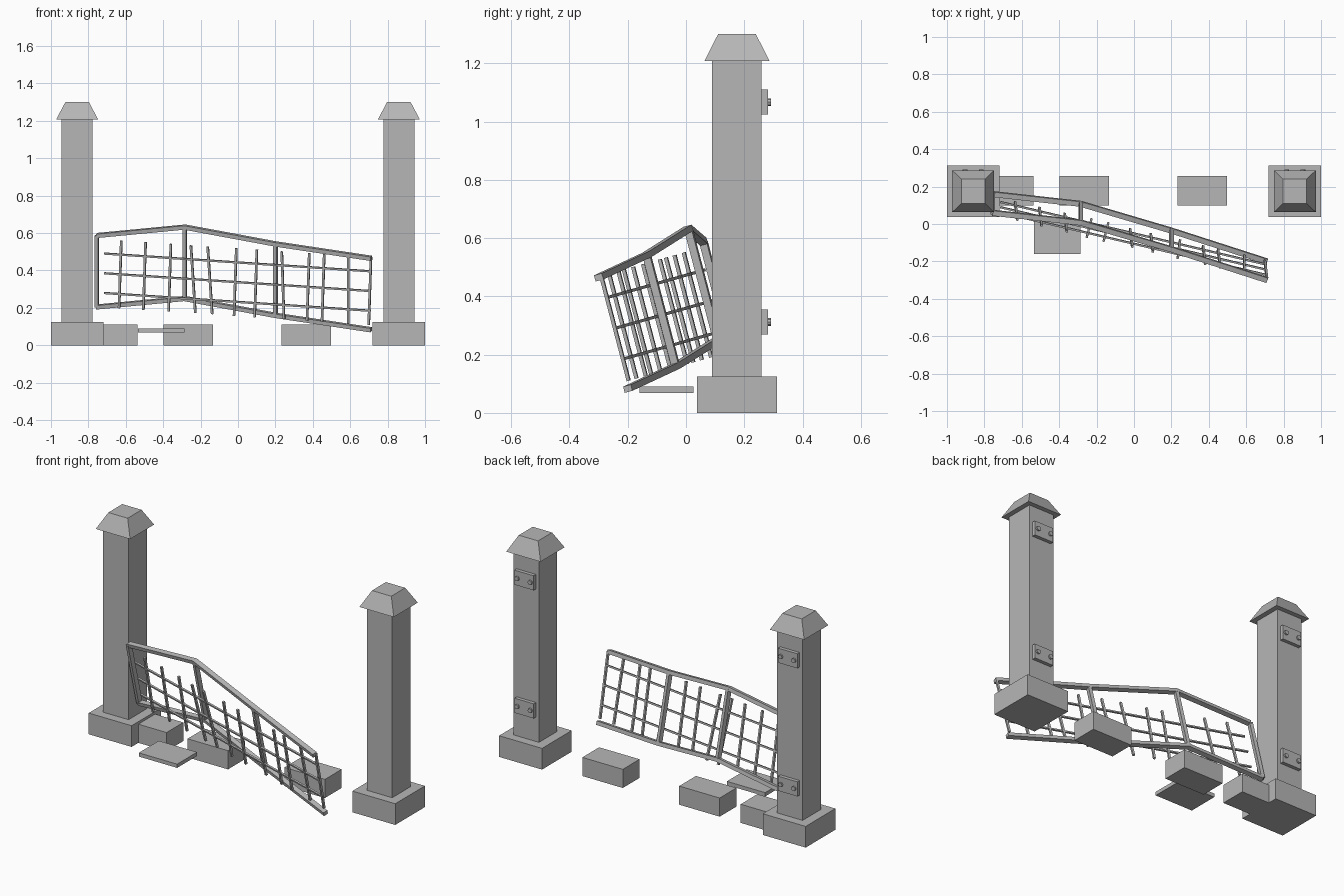
import bpy, bmesh
from math import pi
from mathutils import Vector

old = bpy.data.objects.get("Cube")
if old:
    bpy.data.objects.remove(old, do_unlink=True)

# One plain grey for everything
grey = bpy.data.materials.new("weathered grey")
grey.use_nodes = True
grey.diffuse_color = (0.47, 0.47, 0.47, 1)
grey.node_tree.nodes["Principled BSDF"].inputs["Base Color"].default_value = grey.diffuse_color


def finish(name, bm):
    bmesh.ops.recalc_face_normals(bm, faces=bm.faces)
    mesh = bpy.data.meshes.new(name)
    bm.to_mesh(mesh)
    bm.free()
    mesh.materials.append(grey)
    obj = bpy.data.objects.new(name, mesh)
    bpy.context.collection.objects.link(obj)
    return obj


def loft(name, rings):
    """Closed solid through a series of matching rings."""
    bm = bmesh.new()
    loops = [[bm.verts.new(p) for p in ring] for ring in rings]
    for a, b in zip(loops, loops[1:]):
        for i in range(len(a)):
            j = (i + 1) % len(a)
            bm.faces.new((a[i], a[j], b[j], b[i]))
    bm.faces.new(loops[0])
    bm.faces.new(loops[-1])
    return finish(name, bm)


def rect(cx, cy, hx, hy, z):
    return [(cx + sx * hx, cy + sy * hy, z) for sx, sy in ((-1, -1), (1, -1), (1, 1), (-1, 1))]


def box(name, cx, cy, hx, hy, z0, z1):
    return loft(name, [rect(cx, cy, hx, hy, z0), rect(cx, cy, hx, hy, z1)])


def beam(name, points, u, v):
    """Rectangular bar along a path; u and v are half-section vectors."""
    return loft(name, [[p - u - v, p + u - v, p + u + v, p - u + v]
                       for p in map(Vector, points)])


# Pillars with plinth, flared cap and rear hinge plates
PY = 0.175
for side, px in (("left", 0.86), ("right", -0.86)):
    box(side + "_pillar_base", px, PY, 0.14, 0.138, 0, 0.125)
    box(side + "_pillar_shaft", px, PY, 0.083, 0.085, 0.125, 1.21)
    loft(side + "_pillar_cap", [rect(px, PY, 0.112, 0.112, 1.208),
                                rect(px, PY, 0.063, 0.065, 1.30)])
    for level, z in (("lower", 0.312), ("upper", 1.067)):
        box(f"{side}_{level}_hinge_plate", px, 0.27, 0.063, 0.011, z - 0.043, z + 0.043)
        for k in (-1, 1):
            bm = bmesh.new()
            bmesh.ops.create_cone(bm, cap_ends=True, segments=8, radius1=0.013,
                                  radius2=0.013, depth=0.012)
            bolt = finish(f"{side}_{level}_hinge_bolt", bm)
            bolt.rotation_euler.x = pi / 2
            bolt.location = (px + k * 0.043, 0.285, z)

# Stone blocks and a thin loose slab
for x in (-0.668, -0.267, 0.365):
    box("stone_block", x, 0.178, 0.132, 0.078, 0, 0.11)
box("loose_slab", -0.41, -0.067, 0.125, 0.093, 0.068, 0.09)

# Bent gate frame, leaning forward
bottom = [Vector(p) for p in ((-0.755, 0.16, 0.205), (-0.285, 0.108, 0.25),
                              (0.2, -0.035, 0.16), (0.712, -0.2, 0.083))]
rise = Vector((0, -0.1, 0.382))
top = [p + rise for p in bottom]
up = rise.normalized()
along = (bottom[-1] - bottom[0]).normalized()
out = along.cross(up).normalized()
for name, path in (("gate_bottom_rail", bottom), ("gate_top_rail", top)):
    beam(name, path, up * 0.011, out * 0.014)
for a, b in list(zip(bottom, top))[:3]:
    beam("gate_post", [a, b], along * 0.01, out * 0.013)

# Straight grille: three long rods
start = Vector((-0.715, 0.09, 0.385))
end = Vector((0.71, -0.245, 0.29))
for k in (-1, 0, 1):
    shift = up * (k * 0.109)
    beam("grille_rod", [start + shift, end + shift], up * 0.005, out * 0.005)

# Uneven upright bars, each with its own slight tilt
bars = ((-0.63, 1), (-0.5, 1), (-0.365, 1), (-0.24, -2), (-0.15, -2), (-0.015, 1),
        (0.095, 1), (0.24, -1), (0.375, 1), (0.455, 1), (0.59, 0), (0.705, 1))
for x, tilt in bars:
    mid = start.lerp(end, (x - start.x) / (end.x - start.x))
    half = up * 0.186 + Vector((tilt * 0.006, 0, 0))
    beam("grille_bar", [mid - half, mid + half], along * 0.006, out * 0.006)
